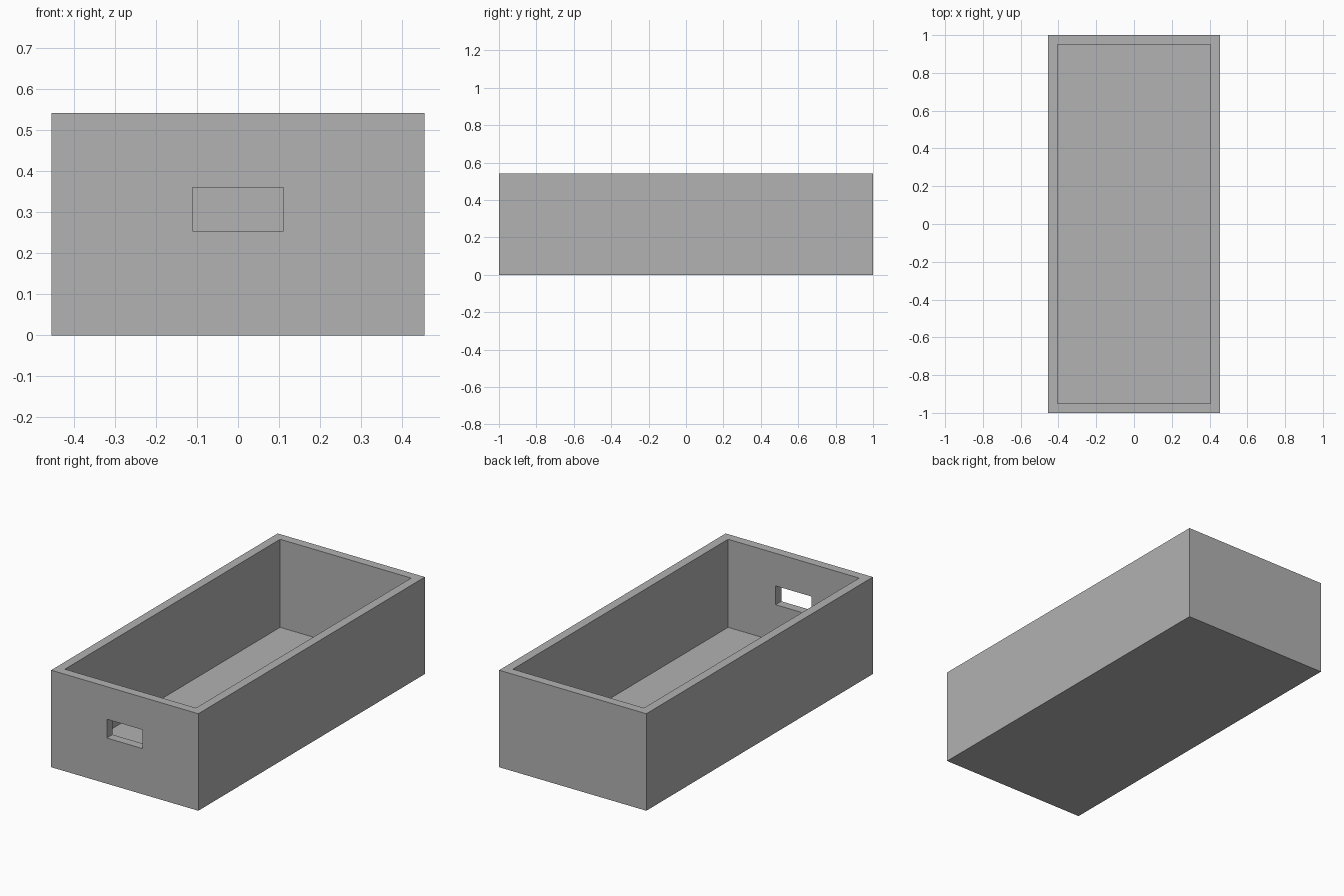
import bpy
from mathutils import Vector

if "Cube" in bpy.data.objects:
    bpy.data.objects.remove(bpy.data.objects["Cube"], do_unlink=True)

WIDTH, LENGTH, HEIGHT = 0.91, 2.0, 0.542
WALL = 0.05
GREY = (0.445, 0.445, 0.445, 1.0)

grey = bpy.data.materials.new("grey")
grey.use_nodes = True
grey.diffuse_color = GREY
grey.node_tree.nodes["Principled BSDF"].inputs["Base Color"].default_value = GREY


def block(name, low, high):
    """Box between two opposite corners."""
    low, high = Vector(low), Vector(high)
    bpy.ops.mesh.primitive_cube_add(size=1, location=(low + high) / 2)
    obj = bpy.context.object
    obj.name = name
    obj.scale = high - low
    bpy.ops.object.transform_apply(location=True, rotation=False, scale=True)
    obj.data.materials.append(grey)
    return obj


def cut(body, cutter):
    """Subtract the cutter from the body and remove it."""
    cutter.hide_render = True
    mod = body.modifiers.new("cut", "BOOLEAN")
    mod.operation = "DIFFERENCE"
    mod.solver = "EXACT"
    mod.object = cutter
    bpy.context.view_layer.objects.active = body
    bpy.ops.object.modifier_apply(modifier=mod.name)
    bpy.data.objects.remove(cutter, do_unlink=True)


# Solid outer body
x, y = WIDTH / 2, LENGTH / 2
box = block("open_box", (-x, -y, 0), (x, y, HEIGHT))

# Open cavity, leaving the walls and floor
cut(box, block("cavity_cutter", (WALL - x, WALL - y, WALL),
               (x - WALL, y - WALL, HEIGHT + WALL)))

# Hand slot through the front wall only
cut(box, block("slot_cutter", (-0.111, -y - WALL, 0.255),
               (0.111, -y + 2 * WALL, 0.36)))
